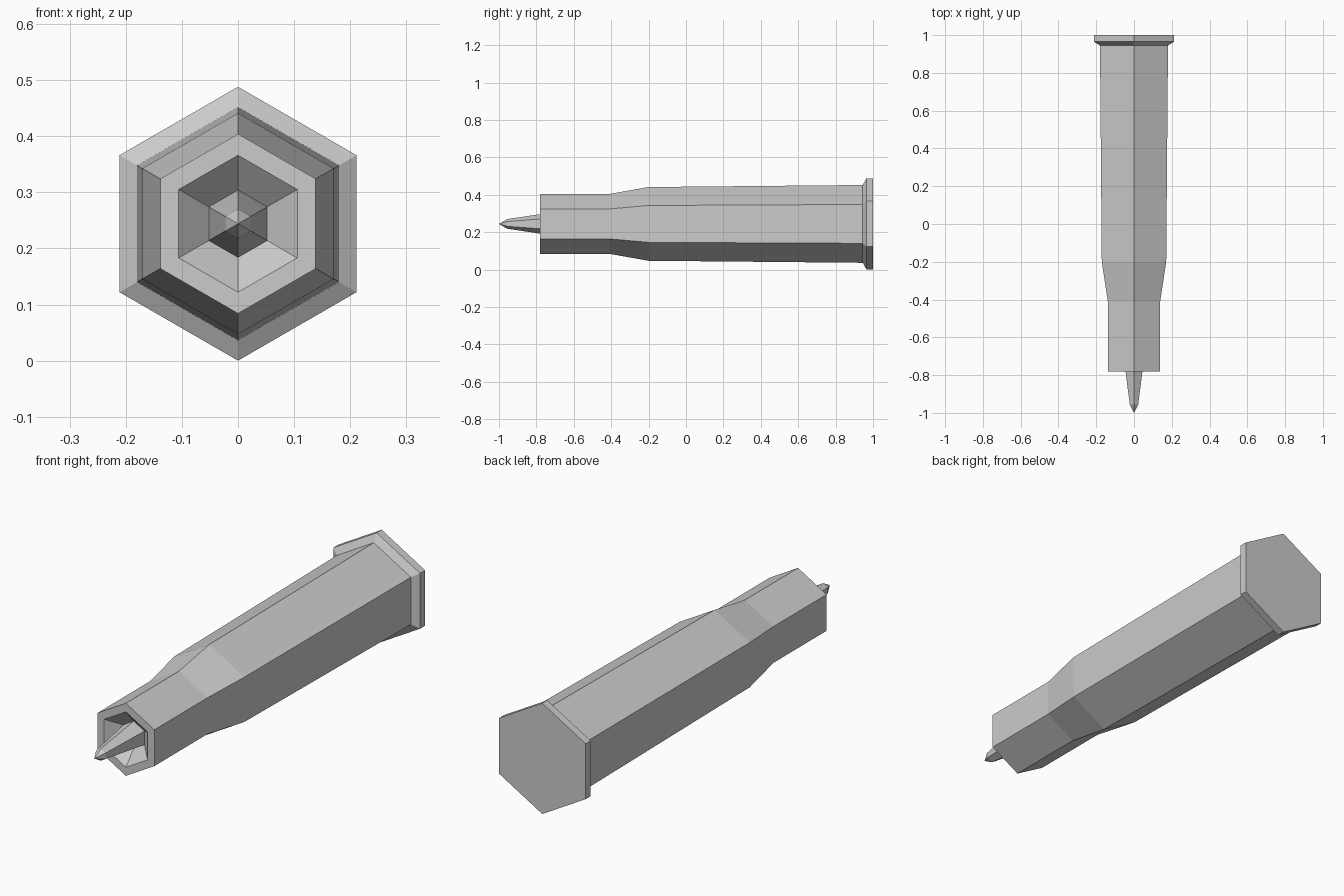
import bpy, bmesh
from math import sin, cos, pi

cube = bpy.data.objects.get("Cube")
if cube:
    bpy.data.objects.remove(cube, do_unlink=True)

SIDES = 6
CENTRE_Z = 0.244

grey = bpy.data.materials.new("plain grey")
grey.use_nodes = True
colour = (0.6, 0.6, 0.6, 1)
grey.diffuse_color = colour
grey.node_tree.nodes["Principled BSDF"].inputs["Base Color"].default_value = colour


def hex_lathe(name, profile):
    """Loft six-sided rings along y from (y, radius) pairs; radius 0 is a point."""
    bm = bmesh.new()
    rings = []
    for y, r in profile:
        count = SIDES if r else 1
        rings.append([bm.verts.new((r * sin(2 * pi * i / SIDES), y,
                                    CENTRE_Z + r * cos(2 * pi * i / SIDES)))
                      for i in range(count)])
    for a, b in zip(rings, rings[1:]):
        for i in range(SIDES):
            j = (i + 1) % SIDES
            if len(a) == 1:
                bm.faces.new((a[0], b[j], b[i]))
            else:
                bm.faces.new((a[i], a[j], b[j], b[i]))
    # Close the ends that are not points
    for ring in (rings[0], rings[-1]):
        if len(ring) > 1:
            bm.faces.new(ring)
    bmesh.ops.recalc_face_normals(bm, faces=bm.faces)
    mesh = bpy.data.meshes.new(name)
    bm.to_mesh(mesh)
    bm.free()
    mesh.materials.append(grey)
    obj = bpy.data.objects.new(name, mesh)
    bpy.context.collection.objects.link(obj)
    return obj


# Barrel, starting at the bottom of the funnel in its front end
hex_lathe("barrel", [(-0.725, 0.06), (-0.78, 0.122), (-0.78, 0.16),
                     (-0.41, 0.16), (-0.20, 0.197), (0.95, 0.208)])

# Chamfered flange at the back
hex_lathe("end_flange", [(0.945, 0.208), (0.965, 0.244), (1.0, 0.244)])

# Tapered point
hex_lathe("tip", [(-1.0, 0), (-0.955, 0.026), (-0.725, 0.06)])
